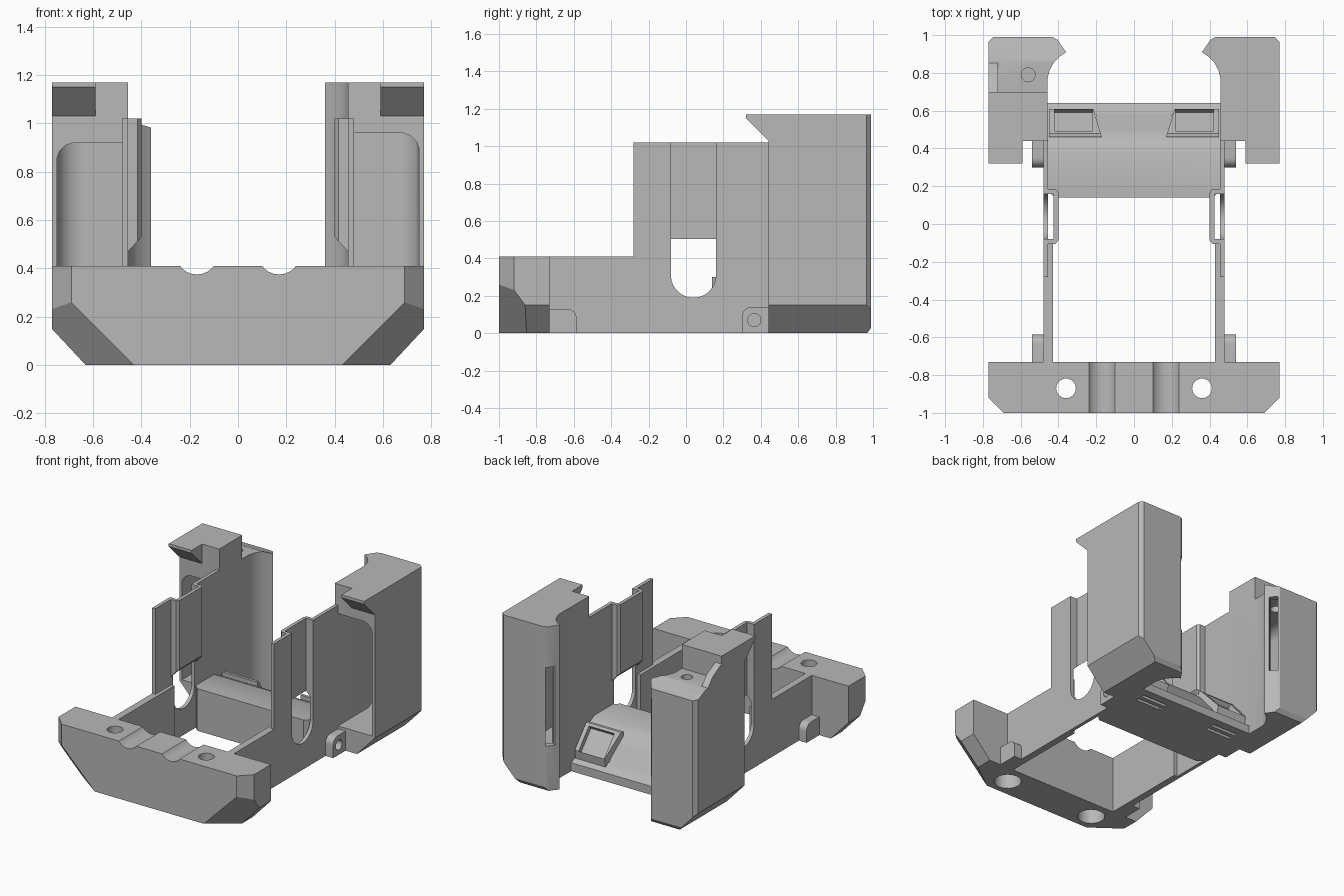
import bpy, bmesh, math
from mathutils import Vector

if "Cube" in bpy.data.objects:
    bpy.data.objects.remove(bpy.data.objects["Cube"])

GREY = (0.48, 0.48, 0.48, 1)
mat = bpy.data.materials.new("plain grey")
mat.use_nodes = True
mat.diffuse_color = GREY
mat.node_tree.nodes["Principled BSDF"].inputs["Base Color"].default_value = GREY


def prism(name, pts, axis, lo, hi, side=1):
    """Extrude a 2D profile along an axis; side=-1 mirrors it in x."""
    order = {"x": lambda a, b, t: (t, a, b),
             "y": lambda a, b, t: (a, t, b),
             "z": lambda a, b, t: (a, b, t)}[axis]
    bm = bmesh.new()
    rings = []
    for t in (lo, hi):
        ring = []
        for a, b in pts:
            x, y, z = order(a, b, t)
            ring.append(bm.verts.new((side * x, y, z)))
        rings.append(ring)
    bm.faces.new(rings[0])
    bm.faces.new(rings[1])
    for i in range(len(pts)):
        j = (i + 1) % len(pts)
        bm.faces.new((rings[0][i], rings[0][j], rings[1][j], rings[1][i]))
    bmesh.ops.recalc_face_normals(bm, faces=bm.faces)
    mesh = bpy.data.meshes.new(name)
    bm.to_mesh(mesh)
    bm.free()
    mesh.materials.append(mat)
    obj = bpy.data.objects.new(name, mesh)
    bpy.context.collection.objects.link(obj)
    return obj


def rect(a0, a1, b0, b1):
    return [(a0, b0), (a1, b0), (a1, b1), (a0, b1)]


def arc(cx, cy, r, start=0, end=360, n=24):
    full = end - start == 360
    steps = n if full else n + 1
    angles = [math.radians(start + (end - start) * i / n) for i in range(steps)]
    return [(cx + r * math.cos(t), cy + r * math.sin(t)) for t in angles]


def slice_off(obj, co, normal, side=1):
    """Remove everything on the normal side of a plane."""
    bm = bmesh.new()
    bm.from_mesh(obj.data)
    geom = bm.verts[:] + bm.edges[:] + bm.faces[:]
    bmesh.ops.bisect_plane(bm, geom=geom, dist=1e-5, clear_outer=True,
                           plane_co=Vector((side * co[0], co[1], co[2])),
                           plane_no=Vector((side * normal[0], normal[1], normal[2])))
    bmesh.ops.holes_fill(bm, edges=[e for e in bm.edges if e.is_boundary])
    bmesh.ops.recalc_face_normals(bm, faces=bm.faces)
    bm.to_mesh(obj.data)
    bm.free()


def cut(obj, *cutters):
    for cutter in cutters:
        mod = obj.modifiers.new("cut", "BOOLEAN")
        mod.operation = "DIFFERENCE"
        mod.solver = "EXACT"
        mod.object = cutter
        bpy.context.view_layer.objects.active = obj
        bpy.ops.object.modifier_apply(modifier=mod.name)
        bpy.data.objects.remove(cutter)


# Front bar with chamfered ends, finger grooves and counterbored holes
bar = prism("front_bar", rect(-0.77, 0.77, -1, -0.73), "z", 0, 0.41)
for s in (1, -1):
    slice_off(bar, (0.77, -0.92, 0), (1, -1, 0), s)
    slice_off(bar, (0.77, 0, 0.15), (0.15, 0, -0.14), s)
    slice_off(bar, (0.69, -1, 0.26), (0.14, -0.19, -0.14), s)
for s in (1, -1):
    cut(bar,
        prism("groove", arc(0.17, 0.4625, 0.0875), "y", -1.1, -0.6, s),
        prism("hole", arc(0.36, -0.87, 0.052), "z", -0.1, 0.5, s),
        prism("counterbore", arc(0.36, -0.87, 0.09), "z", -0.1, 0.27, s))

# Cross body with sloping back
body = prism("cross_body", [(0.14, 0), (0.14, 0.3), (0.38, 0.3), (0.46, 0.26),
                            (0.6, 0.08), (0.64, 0.06), (0.64, 0)], "x", -0.46, 0.46)
for s in (1, -1):
    slice_off(body, (0.42, 0.14, 0), (1, -1, 0), s)
for s in (1, -1):
    for y in (0.5, 0.555):
        cut(body, prism("slot", rect(0.2, 0.4, y, y + 0.025), "z", -0.1, 0.5, s))


def build_side(s, label):
    # Thin side wall with a round-bottomed slot
    wall = prism(label + "_wall", [(-0.74, 0), (0.45, 0), (0.45, 1.02), (-0.28, 1.02),
                                   (-0.28, 0.41), (-0.74, 0.41)], "x", 0.455, 0.48, s)
    slot = arc(0.04, 0.31, 0.12, 180, 360) + [(0.16, 1.2), (-0.08, 1.2)]
    cut(wall, prism("slot", slot, "x", 0.4, 0.6, s))
    prism(label + "_wall_lining", rect(-0.74, -0.1, 0, 0.41), "x", 0.43, 0.456, s)

    # Panel set inwards behind the slot
    panel = prism(label + "_recess_panel",
                  [(0.457, -0.08), (0.425, -0.08), (0.425, 0.16), (0.457, 0.16),
                   (0.457, 0.185), (0.415, 0.185), (0.4, 0.165), (0.4, -0.085),
                   (0.415, -0.105), (0.457, -0.105)], "z", 0.45, 1.02, s)
    slice_off(panel, (0.455, 0, 0.47), (-0.06, 0, -0.055), s)

    # Mounting ears
    ear = [(0.44, 0), (0.44, 0.14)] + arc(0.35, 0.09, 0.05, 90, 180, 6) + [(0.3, 0)]
    back_ear = prism(label + "_back_ear", ear, "x", 0.47, 0.54, s)
    cut(back_ear, prism("hole", arc(0.365, 0.07, 0.035), "x", 0.49, 0.6, s))
    ear = [(-0.74, 0), (-0.74, 0.13)] + arc(-0.635, 0.08, 0.05, 90, 0, 6) + [(-0.585, 0)]
    prism(label + "_front_ear", ear, "x", 0.47, 0.54, s)

    # Hollow tower with a flared inner back edge
    plan = [(0.455, 0.44), (0.77, 0.44), (0.77, 0.965), (0.745, 0.99), (0.43, 0.99),
            (0.405, 0.975), (0.36, 0.91), (0.395, 0.885), (0.425, 0.855),
            (0.447, 0.815), (0.458, 0.77)]
    tower = prism(label + "_tower", plan, "z", 0, 1.17, s)
    slice_off(tower, (0.77, 0, 0.15), (0.15, 0, -0.14), s)
    slice_off(tower, (0, 0.99, 0.03), (0, 0.03, -0.02))
    top = 0.96 if s > 0 else 0.92
    corner = arc(0.64, 0.84, 0.11, 0, 90, 10)
    hollow = [(0.48, 0.4), (0.75, 0.4)] + corner + [(0.44, 0.95), (0.4, 0.91),
                                                   (0.455, 0.86), (0.48, 0.78)]
    cavity = prism("cavity", hollow, "z", 0.16, top, s)
    for deg in (20, 45, 70):
        n = (math.cos(math.radians(deg)), 0, math.sin(math.radians(deg)))
        slice_off(cavity, (0.67 + 0.08 * n[0], 0, top - 0.08 + 0.08 * n[2]), n, s)
    cut(tower, cavity)
    # Narrow window in the flared edge
    cut(tower, prism("window", [(0.37, 0.98), (0.36, 0.95), (0.44, 0.89), (0.47, 0.93),
                                (0.4, 1.0)], "z", 0.32, 0.88, s))

    # Hooked lip at the tower front
    prism(label + "_hook", [(0.45, 1.17), (0.32, 1.17), (0.32, 1.15), (0.44, 1.03),
                            (0.45, 1.03)], "x", 0.59, 0.77, s)

    # Tilted holder on the sloping back of the body
    holder = prism(label + "_holder", [(0.46, 0.29), (0.48, 0.29), (0.61, 0.14), (0.6, 0.07),
                                       (0.46, 0.24)], "x", 0.16, 0.45, s)
    slice_off(holder, (0.17, 0.46, 0), (-1, 0.3, 0), s)
    cut(holder, prism("pocket", [(0.515, 0.3), (0.63, 0.17), (0.59, 0.11), (0.47, 0.25)],
                      "x", 0.22, 0.42, s))
    return tower


build_side(1, "left")
lowered = build_side(-1, "right")

# Lowered back of the right tower with a screw hole and side nib
cut(lowered,
    prism("step", [(0.7, 1.3), (0.7, 1.0), (0.87, 1.0), (0.95, 0.965), (1.1, 0.93),
                   (1.1, 1.3)], "x", 0.3, 0.9, -1),
    prism("hole", arc(0.56, 0.79, 0.037), "z", 0.9, 1.2, -1))
prism("right_nib", [(0.69, 0.99), (0.86, 0.99), (0.8, 1.06), (0.69, 1.12)],
      "x", 0.72, 0.77, -1)

# Smooth the curves, keep the edges sharp
for obj in bpy.context.scene.objects:
    if obj.type == "MESH":
        obj.select_set(True)
        bpy.context.view_layer.objects.active = obj
bpy.ops.object.shade_smooth_by_angle(angle=math.radians(28))
